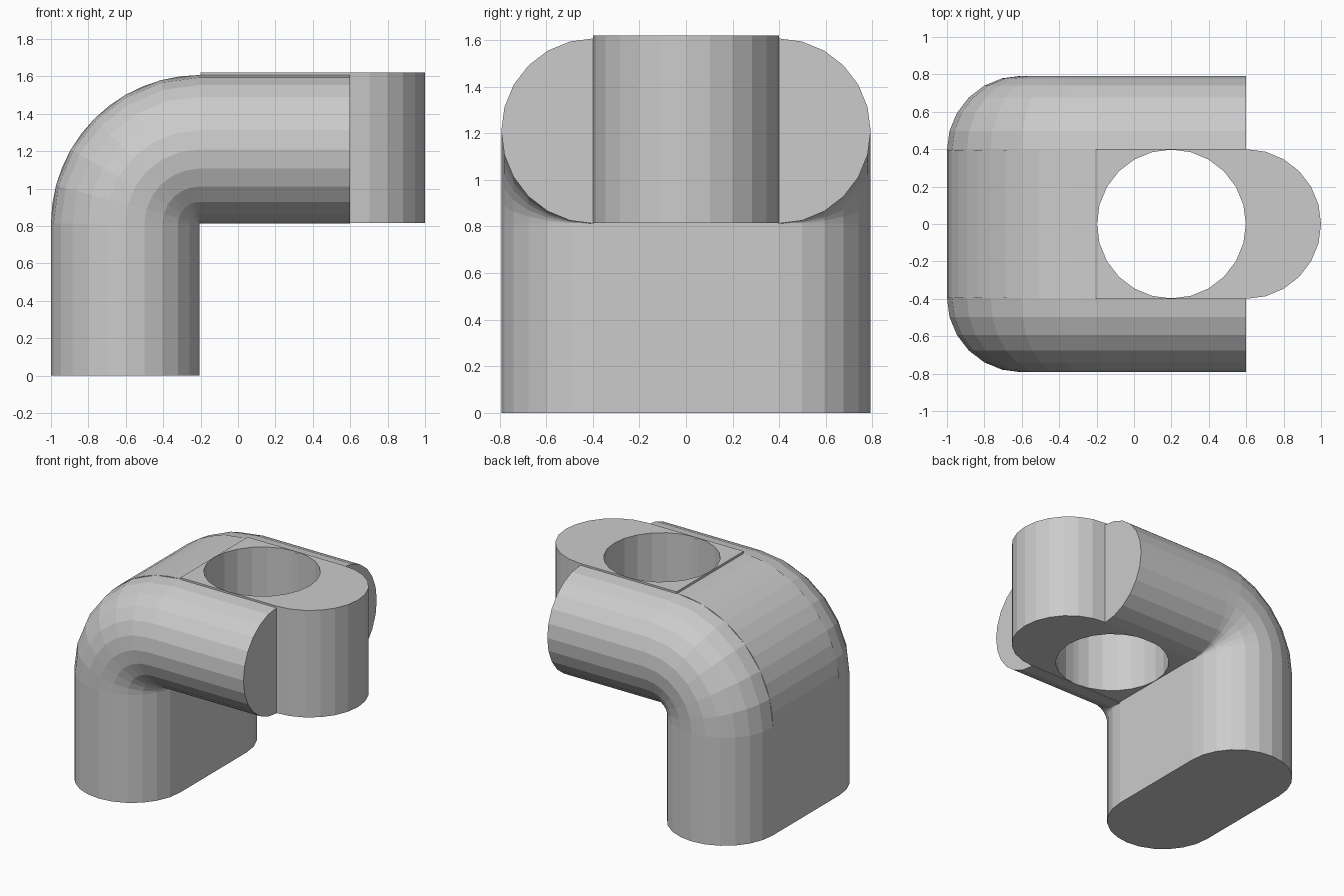
import bpy, bmesh
from math import sin, cos, pi, radians

if "Cube" in bpy.data.objects:
    bpy.data.objects.remove(bpy.data.objects["Cube"])

BEND_X, BEND_Z = -0.205, 0.812   # axis of the elbow bend
DEPTH, HALF = 0.795, 0.395       # thickness of the body, half width of its flat middle
BLOCK_Z = (0.815, 1.62)


def finish(name, bm):
    bmesh.ops.remove_doubles(bm, verts=bm.verts, dist=1e-5)
    bmesh.ops.recalc_face_normals(bm, faces=bm.faces)
    mesh = bpy.data.meshes.new(name)
    bm.to_mesh(mesh)
    bm.free()
    obj = bpy.data.objects.new(name, mesh)
    bpy.context.collection.objects.link(obj)
    return obj


def loft(bm, rings):
    """Skin closed rings of points and cap both ends."""
    rows = [[bm.verts.new(p) for p in ring] for ring in rings]
    n = len(rows[0])
    for a, b in zip(rows, rows[1:]):
        for i in range(n):
            j = (i + 1) % n
            bm.faces.new((a[i], a[j], b[j], b[i]))
    bm.faces.new(rows[0])
    bm.faces.new(rows[-1])


def sweep(name, profile, segments, end_x):
    """Sweep (distance from inner face, y) points up the leg and round the bend."""
    rings = [[(BEND_X - u, y, 0) for u, y in profile]]
    for k in range(segments + 1):
        a = k * pi / 2 / segments
        rings.append([(BEND_X - u * cos(a), y, BEND_Z + u * sin(a)) for u, y in profile])
    if end_x > BEND_X:
        rings.append([(end_x, y, BEND_Z + u) for u, y in profile])
    bm = bmesh.new()
    loft(bm, rings)
    return finish(name, bm)


# Rounded half tubes on both sides, running from the foot to the arm end
r = DEPTH / 2
arc = [radians(15 * i) for i in range(13)]
for side, name in ((-1, "front_half_tube"), (1, "back_half_tube")):
    sweep(name, [(r - r * cos(a), side * (HALF + r * sin(a))) for a in arc], 6, 0.6)

# Flat middle slab of the leg and elbow
sweep("middle_slab", [(0, -HALF), (DEPTH, -HALF), (DEPTH, HALF), (0, HALF)], 12, BEND_X)

# Square block with a round through hole
bm = bmesh.new()
angles = [radians(15 * i) for i in range(24)]
loops = []
for z in BLOCK_Z:
    hole, square = [], []
    for a in angles:
        c, s = cos(a), sin(a)
        k = 0.4 / max(abs(c), abs(s))
        hole.append(bm.verts.new((0.2 + 0.398 * c, 0.398 * s, z)))
        square.append(bm.verts.new((0.2 + k * c, k * s, z)))
    loops.append((hole, square))
(h0, s0), (h1, s1) = loops
for a, b in ((h0, s0), (s0, s1), (s1, h1), (h1, h0)):
    for i in range(24):
        j = (i + 1) % 24
        bm.faces.new((a[i], a[j], b[j], b[i]))
finish("hole_block", bm)

# Half-round nose at the end of the block
bm = bmesh.new()
loft(bm, [[(0.6 + 0.4 * sin(a), 0.4 * cos(a), z) for a in arc] for z in BLOCK_Z])
finish("round_nose", bm)
